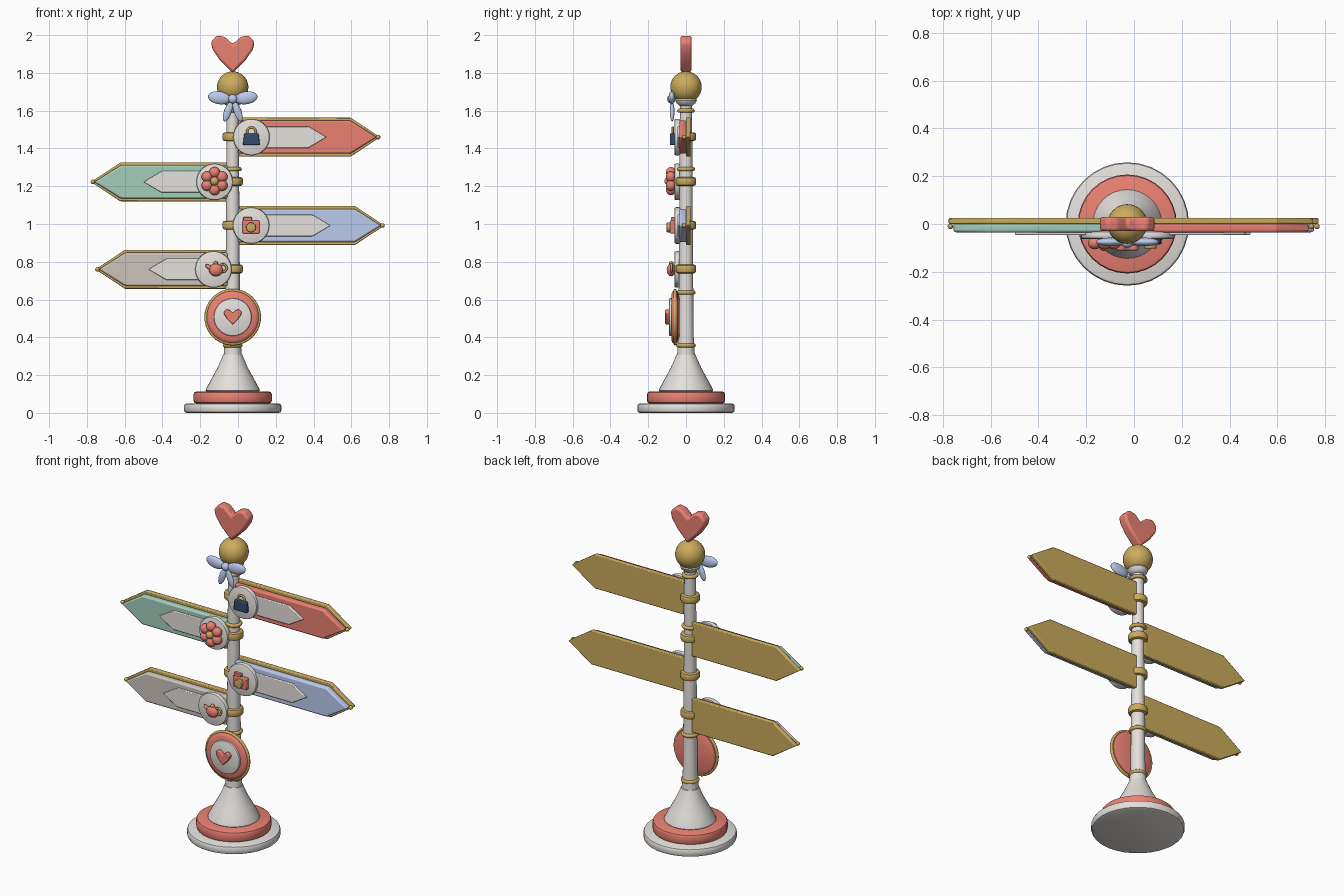
import bpy, bmesh, math
from mathutils import Matrix, Vector

if "Cube" in bpy.data.objects:
    bpy.data.objects.remove(bpy.data.objects["Cube"])

CX = -0.028  # pole axis
COL = dict(white=(0.78, 0.75, 0.72), coral=(0.83, 0.22, 0.17), gold=(0.6, 0.41, 0.11),
           mint=(0.37, 0.61, 0.5), blue=(0.5, 0.6, 0.85), stone=(0.6, 0.55, 0.5),
           navy=(0.03, 0.07, 0.15))
MATS = {}
for key, c in COL.items():
    MATS[key] = bpy.data.materials.new(key)
    MATS[key].diffuse_color = (*c, 1)


def finish(name, bm, color, bevel=0.0, angle=40):
    bmesh.ops.recalc_face_normals(bm, faces=bm.faces)
    me = bpy.data.meshes.new(name)
    bm.to_mesh(me)
    bm.free()
    ob = bpy.data.objects.new(name, me)
    bpy.context.collection.objects.link(ob)
    me.materials.append(MATS[color])
    if bevel:
        m = ob.modifiers.new("bevel", 'BEVEL')
        m.width, m.segments, m.limit_method = bevel, 2, 'ANGLE'
    bpy.ops.object.select_all(action='DESELECT')
    ob.select_set(True)
    bpy.context.view_layer.objects.active = ob
    bpy.ops.object.shade_smooth_by_angle(angle=math.radians(angle))
    return ob


def lathe(name, prof, color, loc=(CX, 0, 0), facing=False, n=32):
    """Spin an (r, z) profile; facing=True points its axis towards the front."""
    bm = bmesh.new()
    rings = [[bm.verts.new((r * math.cos(2 * math.pi * i / n), r * math.sin(2 * math.pi * i / n), z))
              for i in range(n)] for r, z in prof]
    for a, b in zip(rings, rings[1:]):
        for i in range(n):
            bm.faces.new((a[i], a[(i + 1) % n], b[(i + 1) % n], b[i]))
    bm.faces.new(rings[0])
    bm.faces.new(rings[-1])
    if facing:
        bm.transform(Matrix.Rotation(math.pi / 2, 4, 'X'))
    bm.transform(Matrix.Translation(loc))
    return finish(name, bm, color)


def disc(name, r, z0, z1, b, color, **kw):
    prof = [(r - b, z0), (r - 0.3 * b, z0 + 0.3 * b), (r, z0 + b),
            (r, z1 - b), (r - 0.3 * b, z1 - 0.3 * b), (r - b, z1)]
    return lathe(name, prof, color, **kw)


def prism(name, pts, y0, y1, color, bevel=0.006):
    bm = bmesh.new()
    f = bm.faces.new([bm.verts.new((x, y0, z)) for x, z in pts])
    ext = bmesh.ops.extrude_face_region(bm, geom=[f])
    for v in ext['geom']:
        if isinstance(v, bmesh.types.BMVert):
            v.co.y = y1
    return finish(name, bm, color, bevel)


def ball(name, loc, size, color, tilt=0.0, seg=20):
    bm = bmesh.new()
    bmesh.ops.create_uvsphere(bm, u_segments=seg, v_segments=seg // 2 + 2, radius=1)
    bm.transform(Matrix.Translation(loc) @ Matrix.Rotation(tilt, 4, 'Y') @ Matrix.Diagonal((*size, 1)))
    return finish(name, bm, color, angle=60)


def ring(name, loc, R, r, color, facing=False, n=32, m=10):
    bm = bmesh.new()
    vs = []
    for i in range(n):
        a = 2 * math.pi * i / n
        vs.append([])
        for j in range(m):
            b = 2 * math.pi * j / m
            d = R + r * math.cos(b)
            vs[-1].append(bm.verts.new((d * math.cos(a), d * math.sin(a), r * math.sin(b))))
    for i in range(n):
        for j in range(m):
            k, l = (i + 1) % n, (j + 1) % m
            bm.faces.new((vs[i][j], vs[k][j], vs[k][l], vs[i][l]))
    if facing:
        bm.transform(Matrix.Rotation(math.pi / 2, 4, 'X'))
    bm.transform(Matrix.Translation(loc))
    return finish(name, bm, color, angle=60)


def heart(name, z0, s, y0, y1, color, bevel):
    half = [(0.07, 0.07), (0.107, 0.125), (0.116, 0.163), (0.083, 0.199), (0.04, 0.19)]
    pts = [(0, 0)] + half + [(0, 0.152)] + [(-x, z) for x, z in reversed(half)]
    return prism(name, [(CX + x * s, z0 + z * s) for x, z in pts], y0, y1, color, bevel)


# base, flared foot and pole
disc("base_plate", 0.258, 0.0, 0.05, 0.014, 'white')
disc("base_step", 0.207, 0.05, 0.113, 0.014, 'coral')
lathe("flared_foot", [(0.135, 0.11), (0.144, 0.118), (0.14, 0.13), (0.11, 0.185), (0.08, 0.24),
                      (0.058, 0.29), (0.05, 0.31)], 'white')
lathe("pole", [(0.047, 0.3), (0.045, 0.35), (0.041, 0.4), (0.038, 0.7), (0.035, 1.1),
               (0.032, 1.66)], 'white')
for i, (z, R) in enumerate([(0.357, 0.041), (0.637, 0.04), (1.29, 0.037), (1.6, 0.036)]):
    ring(f"pole_ring_{i + 1}", (CX, 0, z), R, 0.011, 'gold')

# top collar, ball and heart finial
lathe("top_collar", [(0.032, 1.625), (0.05, 1.64), (0.057, 1.655), (0.05, 1.675)], 'white')
ball("top_ball", (CX, 0, 1.725), (0.083,) * 3, 'gold', seg=32)
heart("heart_finial", 1.8, 1.0, -0.03, 0.03, 'coral', 0.012)

# ribbon bow
for s, side in ((-1, "left"), (1, "right")):
    ball(f"bow_loop_{side}", (CX + s * 0.071, -0.075, 1.668), (0.061, 0.018, 0.034), 'blue', -s * 0.15)
    ball(f"bow_tail_{side}", (CX + s * 0.026, -0.073, 1.595), (0.02, 0.012, 0.055), 'blue', -s * 0.35)
ball("bow_knot", (CX, -0.078, 1.662), (0.024, 0.022, 0.024), 'blue')


def arrow(x0, shoulder, tip, z, h):
    return [(x0, z - h), (shoulder, z - h), (tip, z), (shoulder, z + h), (x0, z + h)]


# arrow signs: side, height, tip, inner tip, medallion x, colour
SIGNS = [(1, 1.46, 0.752, 0.468, 0.071, 'coral'), (-1, 1.223, -0.778, -0.5, -0.124, 'mint'),
         (1, 0.992, 0.775, 0.49, 0.069, 'blue'), (-1, 0.76, -0.754, -0.474, -0.13, 'stone')]
for i, (s, z, tip, inner, mx, col) in enumerate(SIGNS, 1):
    x0 = CX + s * 0.028
    prism(f"sign_{i}_back", arrow(x0, tip - s * 0.155, tip, z, 0.103), 0.0, 0.025, 'gold', 0.005)
    prism(f"sign_{i}_panel", arrow(x0, tip - s * 0.157, tip - s * 0.018, z, 0.088),
          -0.035, 0.003, col, 0.009)
    prism(f"sign_{i}_inlay", arrow(mx, inner - s * 0.095, inner, z, 0.057), -0.046, -0.03, 'white', 0.004)
    ball(f"sign_{i}_tip_bead", (tip - s * 0.01, -0.01, z), (0.012,) * 3, 'gold', seg=12)
    disc(f"sign_{i}_medallion", 0.097, 0.03, 0.062, 0.009, 'white', loc=(mx, 0, z), facing=True)
    disc(f"sign_{i}_clamp", 0.054, z - 0.021, z + 0.025, 0.012, 'gold')

# handbag icon
x, z = 0.071, 1.46
prism("bag_body", [(x - 0.045, z - 0.042), (x + 0.045, z - 0.042), (x + 0.038, z + 0.02),
                   (x - 0.038, z + 0.02)], -0.085, -0.055, 'navy', 0.005)
ring("bag_handle", (x, -0.07, z + 0.028), 0.023, 0.006, 'gold', True, 20, 8)

# flower icon
x, z = -0.124, 1.227
for k in range(6):
    a = math.pi / 2 + k * math.pi / 3
    ball(f"flower_petal_{k + 1}", (x + 0.046 * math.cos(a), -0.08, z + 0.046 * math.sin(a)),
         (0.029, 0.026, 0.029), 'coral', seg=16)
ball("flower_centre", (x, -0.092, z), (0.023, 0.022, 0.023), 'gold', seg=16)

# camera icon
x, z = 0.069, 0.986
prism("camera_body", [(x - 0.045, z - 0.036), (x + 0.045, z - 0.036), (x + 0.045, z + 0.032),
                      (x - 0.045, z + 0.032)], -0.085, -0.055, 'coral', 0.005)
prism("camera_button", [(x - 0.042, z + 0.03), (x + 0.005, z + 0.03), (x + 0.005, z + 0.05),
                        (x - 0.042, z + 0.05)], -0.08, -0.06, 'coral', 0.003)
disc("camera_lens", 0.026, 0.08, 0.103, 0.005, 'gold', loc=(x, 0, z - 0.004), facing=True, n=20)

# teapot icon
x, z = -0.117, 0.757
ball("teapot_body", (x, -0.078, z), (0.037, 0.024, 0.034), 'coral')
ball("teapot_spout", (x - 0.036, -0.078, z + 0.014), (0.024, 0.011, 0.011), 'coral', 0.6, 12)
ring("teapot_handle", (x + 0.037, -0.076, z + 0.01), 0.02, 0.006, 'gold', True, 20, 8)
ball("teapot_lid", (x, -0.078, z + 0.036), (0.012, 0.012, 0.01), 'gold', seg=12)

# round heart badge on the lower pole
z = 0.507
lathe("badge_plate", [(0.1, 0.034), (0.136, 0.046), (0.142, 0.058), (0.136, 0.07), (0.12, 0.078)],
      'coral', loc=(CX, 0, z), facing=True)
ring("badge_rim", (CX, -0.058, z), 0.141, 0.009, 'gold', True, 40)
disc("badge_centre", 0.1, 0.07, 0.09, 0.006, 'white', loc=(CX, 0, z), facing=True)
heart("badge_heart", z - 0.04, 0.41, -0.11, -0.085, 'coral', 0.005)

for m in bpy.data.materials:
    if m.users and not m.is_grease_pencil:
        m.use_nodes = True
        m.node_tree.nodes["Principled BSDF"].inputs["Base Color"].default_value = m.diffuse_color
